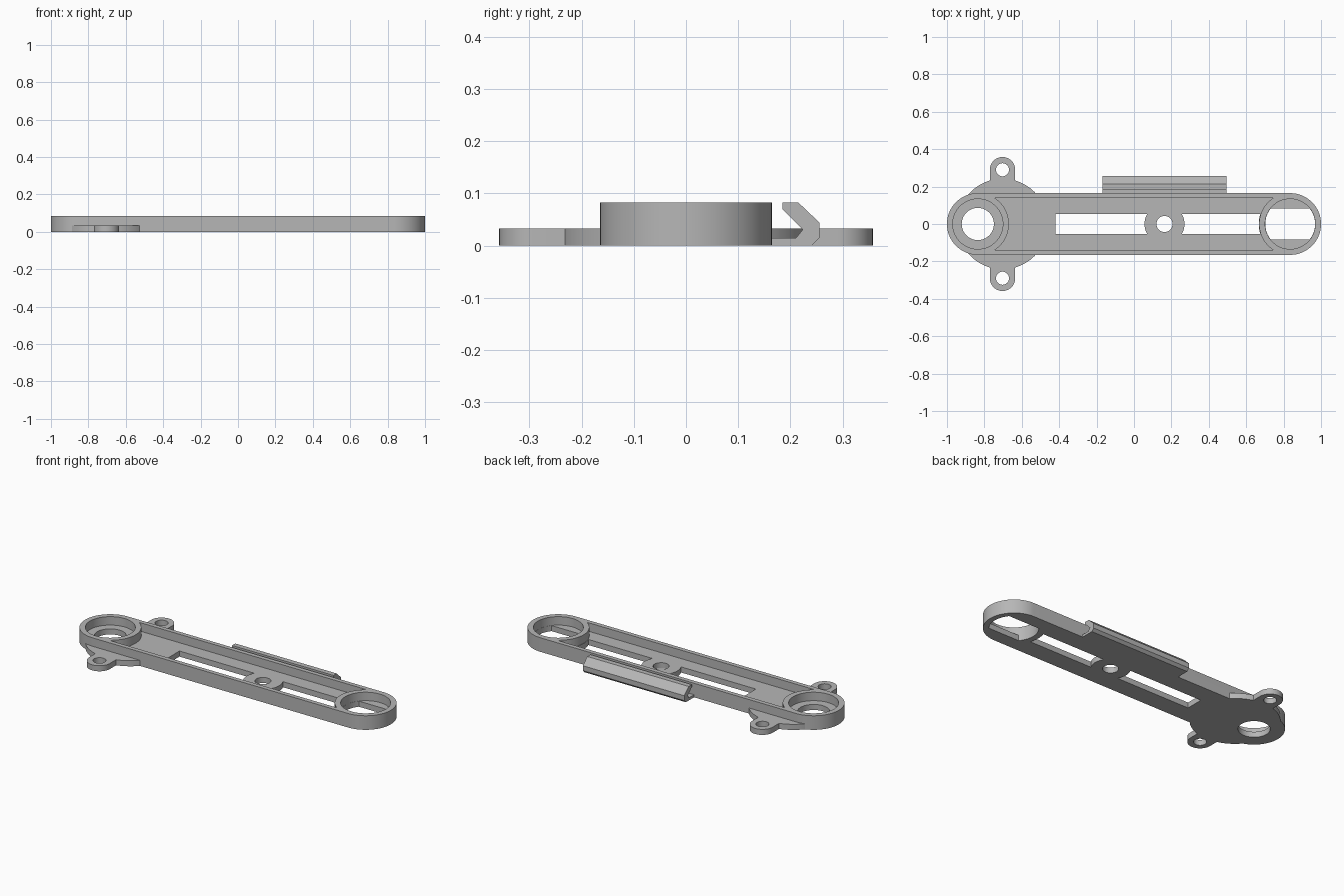
import bpy, bmesh
from math import pi, sin, cos, asin
from mathutils import Matrix

old = bpy.data.objects.get("Cube")
if old:
    bpy.data.objects.remove(old, do_unlink=True)

grey = bpy.data.materials.new("plain grey")
grey.use_nodes = True
grey.diffuse_color = (0.47, 0.47, 0.47, 1)
grey.node_tree.nodes["Principled BSDF"].inputs["Base Color"].default_value = grey.diffuse_color

HEIGHT, FLOOR = 0.083, 0.033
END_X, END_R, POCKET_R = 0.835, 0.165, 0.134
EAR_X, EAR_Y, EAR_R = -0.703, 0.29, 0.068
PIVOT_X = 0.163


def arc(cx, cy, r, a0, a1, n=48):
    return [(cx + r * cos(a0 + (a1 - a0) * i / n), cy + r * sin(a0 + (a1 - a0) * i / n))
            for i in range(n + 1)]


def circle(cx, cy, r):
    return arc(cx, cy, r, 0, 2 * pi, 96)[:-1]


def prism(name, outline, z0, z1, matrix=Matrix()):
    bm = bmesh.new()
    face = bm.faces.new([bm.verts.new((x, y, z0)) for x, y in outline])
    top = bmesh.ops.extrude_face_region(bm, geom=[face])["geom"]
    bmesh.ops.translate(bm, vec=(0, 0, z1 - z0),
                        verts=[v for v in top if isinstance(v, bmesh.types.BMVert)])
    bmesh.ops.recalc_face_normals(bm, faces=bm.faces)
    bm.transform(matrix)
    mesh = bpy.data.meshes.new(name)
    bm.to_mesh(mesh)
    bm.free()
    mesh.materials.append(grey)
    obj = bpy.data.objects.new(name, mesh)
    bpy.context.collection.objects.link(obj)
    return obj


def combine(target, tool, operation):
    mod = target.modifiers.new("shape", "BOOLEAN")
    mod.operation, mod.solver, mod.object = operation, "EXACT", tool
    bpy.context.view_layer.objects.active = target
    bpy.ops.object.modifier_apply(modifier=mod.name)
    bpy.data.objects.remove(tool, do_unlink=True)


def cut(outline, z0=-0.05, z1=0.2):
    combine(tray, prism("cutter", outline, z0, z1), "DIFFERENCE")


# Long tray with round ends, mounting disc and two ears
tray = prism("tray", arc(END_X, 0, END_R, -pi / 2, pi / 2)
             + arc(-END_X, 0, END_R, pi / 2, 3 * pi / 2), 0, HEIGHT)
combine(tray, prism("mounting_disc", circle(EAR_X, 0, 0.242), 0, FLOOR), "UNION")
combine(tray, prism("ears", arc(EAR_X, EAR_Y, EAR_R, 0, pi)
                    + arc(EAR_X, -EAR_Y, EAR_R, pi, 2 * pi), 0, FLOOR), "UNION")
for side in (-1, 1):
    cut(circle(EAR_X, side * EAR_Y, 0.035))

# Channel between the two end rings
a = asin(0.139 / 0.166)
cut(arc(-END_X, 0, 0.166, a, -a) + arc(END_X, 0, 0.166, pi + a, pi - a), FLOOR)

# Round end pockets and their openings
for side in (-1, 1):
    cut(circle(side * END_X, 0, POCKET_R), FLOOR)
cut(circle(-END_X, 0, 0.086))
r = POCKET_R - 0.001
b = asin(0.084 / r)
cut(arc(END_X, 0, r, -b, b) + arc(END_X, 0, r, pi - b, pi + b))

# Pivot hole and the slots on either side of it
cut(circle(PIVOT_X, 0, 0.043))
s = asin(0.053 / 0.107)
cut([(-0.42, 0.053), (-0.42, -0.053)] + arc(PIVOT_X, 0, 0.107, pi + s, pi - s, 16))
e = asin(0.053 / 0.168)
cut(arc(PIVOT_X, 0, 0.107, s, -s, 16) + arc(END_X, 0, 0.168, pi + e, pi - e, 16), -0.05, 0.06)

# Hooked clip along the back edge
hook = [(0.165, 0), (0.241, 0), (0.256, 0.015), (0.256, 0.044), (0.215, 0.083),
        (0.185, 0.083), (0.185, 0.07), (0.224, 0.031), (0.211, 0.015), (0.165, 0.015)]
along_x = Matrix(((0, 0, 1, 0), (1, 0, 0, 0), (0, 1, 0, 0), (0, 0, 0, 1)))
clip = prism("side_clip", hook, -0.168, 0.495, along_x)

# Smooth the round walls, keep the edges crisp
bpy.ops.object.select_all(action="DESELECT")
tray.select_set(True)
clip.select_set(True)
bpy.context.view_layer.objects.active = tray
bpy.ops.object.shade_smooth_by_angle(angle=pi / 6)
